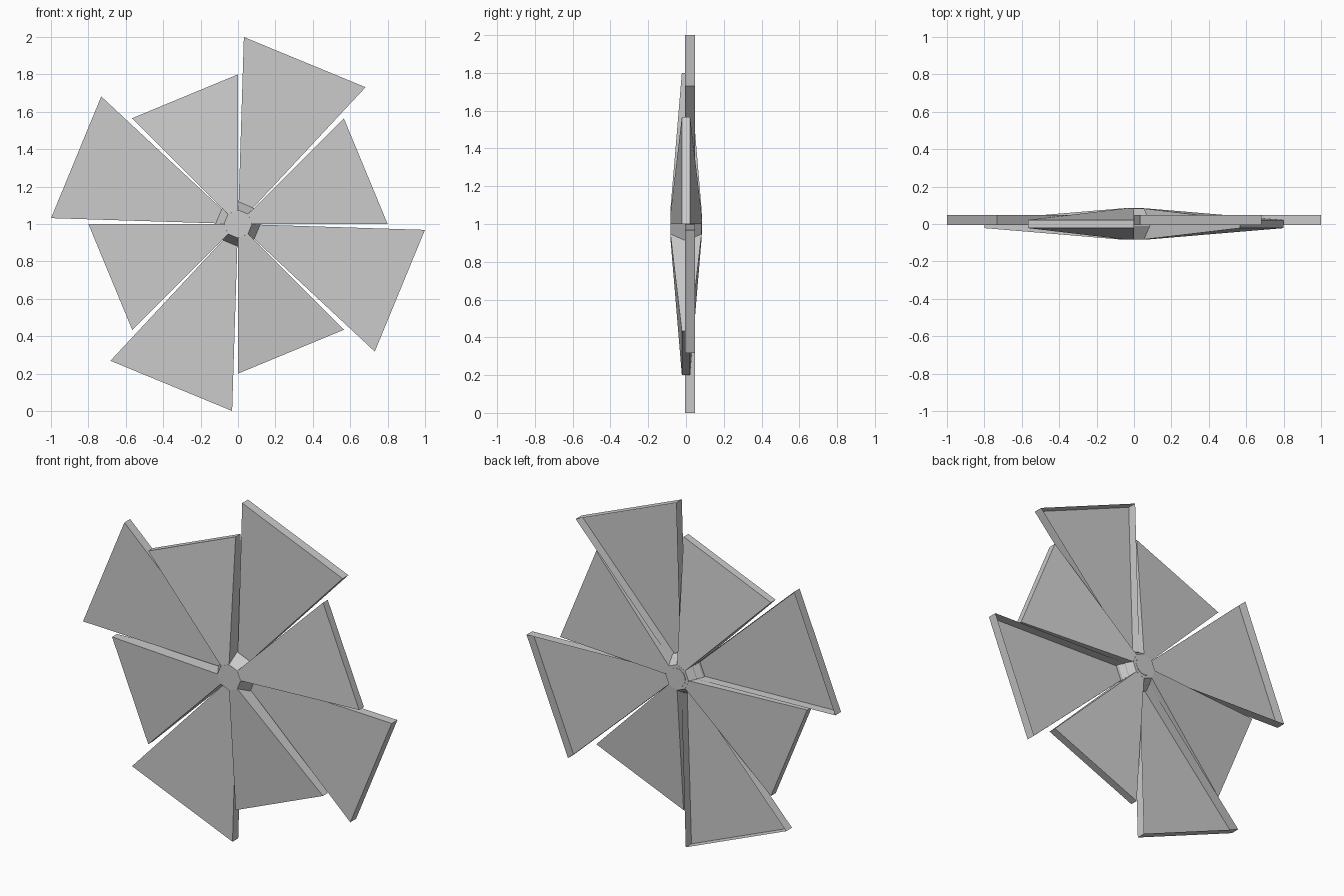
import bpy, bmesh
from math import cos, sin, radians

if "Cube" in bpy.data.objects:
    bpy.data.objects.remove(bpy.data.objects["Cube"])

HUB_Y = 0.083      # half depth at the hub
CENTRE_Z = 1.0


def pt(r, deg, y):
    a = radians(deg)
    return (r * cos(a), y, CENTRE_Z + r * sin(a))


def make(name, rings, caps):
    """Join equal-length rings of points with side walls; cap the listed rings."""
    bm = bmesh.new()
    vs = [[bm.verts.new(p) for p in ring] for ring in rings]
    n = len(vs[0])
    for a, b in zip(vs, vs[1:]):
        for i in range(n):
            j = (i + 1) % n
            bm.faces.new((a[i], a[j], b[j], b[i]))
    for c in caps:
        bm.faces.new(vs[c] if c else vs[c][::-1])
    bmesh.ops.recalc_face_normals(bm, faces=bm.faces)
    front = min(bm.faces, key=lambda f: f.calc_center_median().y)
    if front.normal.y > 0:
        bmesh.ops.reverse_faces(bm, faces=bm.faces)
    me = bpy.data.meshes.new(name)
    bm.to_mesh(me)
    bm.free()
    ob = bpy.data.objects.new(name, me)
    bpy.context.collection.objects.link(ob)
    return ob


for k in range(4):
    t = 90 * k

    # Short blades: closed wedges, thick at the hub and thin at the rim
    def short_ring(s):
        return [pt(0.07, t, s * HUB_Y), pt(0.8, t, s * 0.022),
                pt(0.8, t + 45, s * 0.022), pt(0.07, t + 45, s * HUB_Y)]
    make(f"short_blade_{k + 1}", [short_ring(-1), short_ring(1)], (0, 1))

    # Long blades: flat trays of even depth, open at the back
    def long_ring(y):
        return [pt(0.1, t + 47, y), pt(1.0, t + 47, y),
                pt(1.0, t + 88.2, y), pt(0.1, t + 88.2, y)]
    make(f"long_blade_{k + 1}", [long_ring(-0.006), long_ring(0.047)], (0,))

# Hub: octagon sloping outward from both faces to the middle
make("hub", [[pt(r, 45 * i, y) for i in range(8)]
             for r, y in ((0.075, -HUB_Y), (0.12, -0.01), (0.12, 0.01), (0.075, HUB_Y))],
     (0, 3))

# Small round cap on the back of the hub
make("hub_cap", [[pt(0.055, 22.5 + 30 * i, y) for i in range(12)]
                 for y in (0.07, HUB_Y + 0.002)], (0, 1))
